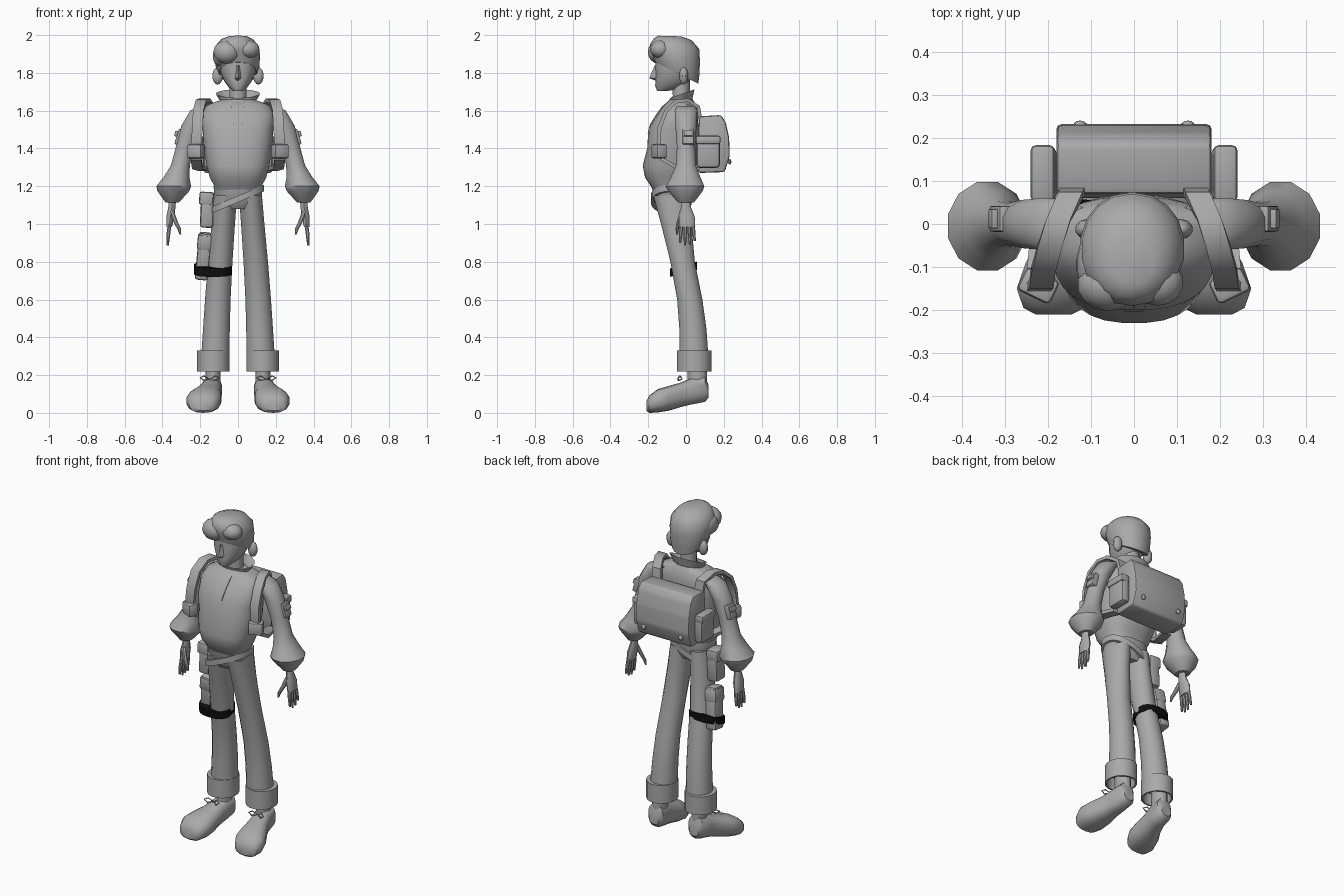
import bpy, bmesh, math
from mathutils import Matrix, Vector


def material(name, value):
    m = bpy.data.materials.new(name)
    m.diffuse_color = (value, value, value, 1)
    return m


GREY = material("grey", 0.4)
BLACK = material("black", 0.004)


def finish(name, bm, mat=GREY, angle=40):
    bmesh.ops.recalc_face_normals(bm, faces=bm.faces[:])
    mesh = bpy.data.meshes.new(name)
    bm.to_mesh(mesh)
    bm.free()
    for p in mesh.polygons:
        p.use_smooth = True
    mesh.set_sharp_from_angle(angle=math.radians(angle))
    mesh.materials.append(mat)
    ob = bpy.data.objects.new(name, mesh)
    bpy.context.collection.objects.link(ob)
    return ob


def skin(name, rings, mat=GREY, bevel=0, angle=40):
    """Join rings of points into a capped tube."""
    bm = bmesh.new()
    vr = [[bm.verts.new(p) for p in r] for r in rings]
    n = len(vr[0])
    for a, b in zip(vr, vr[1:]):
        for i in range(n):
            j = (i + 1) % n
            bm.faces.new((a[i], a[j], b[j], b[i]))
    bm.faces.new(vr[0])
    bm.faces.new(vr[-1])
    if bevel:
        bmesh.ops.recalc_face_normals(bm, faces=bm.faces[:])
        bmesh.ops.bevel(bm, geom=bm.edges[:], offset=bevel, segments=2,
                        affect='EDGES', profile=0.5)
    return finish(name, bm, mat, angle)


def oval(n, a, b, power):
    """Superellipse outline."""
    out = []
    for i in range(n):
        t = math.tau * (i + 0.5) / n
        c, s = math.cos(t), math.sin(t)
        out.append((a * math.copysign(abs(c) ** (2 / power), c),
                    b * math.copysign(abs(s) ** (2 / power), s)))
    return out


def loft(name, rows, n=16, power=2, mat=GREY, side=1, tilt=0, slope=0, angle=40):
    """Rows are (x, y, z, radius x, radius y[, tilt along y])."""
    rings = []
    for cx, cy, cz, rx, ry, *t in rows:
        k = t[0] if t else tilt
        rings.append([(side * (cx + u), cy + v, cz + k * v + slope * u)
                      for u, v in oval(n, rx, ry, power)])
    return skin(name, rings, mat, angle=angle)


def box(name, centre, size, bevel=0.012, rot=(0, 0, 0)):
    bm = bmesh.new()
    bmesh.ops.create_cube(bm, size=1)
    bmesh.ops.scale(bm, vec=size, verts=bm.verts)
    bmesh.ops.bevel(bm, geom=bm.edges[:], offset=bevel, segments=2,
                    affect='EDGES', profile=0.5)
    for angle, axis in zip(rot, "XYZ"):
        bmesh.ops.rotate(bm, verts=bm.verts, matrix=Matrix.Rotation(angle, 3, axis))
    bmesh.ops.translate(bm, vec=centre, verts=bm.verts)
    return finish(name, bm)


def ball(name, centre, radii, seg=14):
    bm = bmesh.new()
    bmesh.ops.create_uvsphere(bm, u_segments=seg, v_segments=8, radius=1)
    bmesh.ops.scale(bm, vec=radii, verts=bm.verts)
    bmesh.ops.translate(bm, vec=centre, verts=bm.verts)
    return finish(name, bm)


def ribbon(name, pts, width, thick, side):
    """Flat strap along a path, its width lying across x."""
    rings = []
    for i, p in enumerate(pts):
        d = Vector(pts[min(i + 1, len(pts) - 1)]) - Vector(pts[max(i - 1, 0)])
        nrm = Vector((0, -d.z, d.y)).normalized() * thick / 2
        wide = Vector((width / 2, 0, 0))
        rings.append([(side * q.x, q.y, q.z) for q in
                      (Vector(p) + wide + nrm, Vector(p) - wide + nrm,
                       Vector(p) - wide - nrm, Vector(p) + wide - nrm)])
    return skin(name, rings)


# Shirt, hips and belt
loft("shirt", [(0, -.08, 1.17, .124, .09), (0, -.09, 1.205, .128, .1),
               (0, -.095, 1.245, .15, .122), (0, -.087, 1.31, .167, .143),
               (0, -.07, 1.40, .181, .136), (0, -.066, 1.50, .188, .134),
               (0, -.045, 1.58, .195, .108), (0, -.03, 1.63, .165, .085),
               (0, -.025, 1.66, .085, .06)], 28, 2.5)
loft("hips", [(0, -.07, 1.08, .09, .07), (0, -.075, 1.12, .126, .095),
              (0, -.08, 1.2, .13, .1)], 24, 2.3)
loft("belt", [(0, -.078, 1.115, .14, .108), (0, -.078, 1.15, .14, .108)],
     24, 2.3, slope=.42)
loft("collar", [(0, -.025, 1.62, .075, .055), (0, -.02, 1.69, .118, .066),
                (0, -.02, 1.688, .106, .058), (0, -.02, 1.64, .055, .045)],
     16, tilt=.35)

# Placket follows the chest
chest = [(1.655, -.088, .036), (1.62, -.13, .034), (1.58, -.158, .03),
         (1.53, -.19, .026), (1.48, -.203, .022)]
skin("placket", [[(-w, y, z), (w, y, z), (w, y + .03, z), (-w, y + .03, z)]
                 for z, y, w in chest])

# Neck, head and nose
loft("neck", [(0, -.025, 1.6, .05, .05), (0, -.025, 1.68, .046, .045),
              (0, -.03, 1.8, .048, .05)], 14)
loft("head", [(0, -.13, 1.703, .022, .022), (0, -.105, 1.722, .047, .058, -.15),
              (0, -.075, 1.755, .072, .087, -.1), (0, -.06, 1.80, .092, .102),
              (0, -.05, 1.86, .1, .112), (0, -.05, 1.92, .095, .11)], 18, 2.2)
skin("nose", [[(-.008, -.16, 1.84), (.008, -.16, 1.84), (0, -.166, 1.84)],
              [(-.019, -.155, 1.772), (.019, -.155, 1.772), (0, -.195, 1.772)],
              [(-.01, -.155, 1.76), (.01, -.155, 1.76), (0, -.165, 1.76)]], angle=20)

# Hair cap and swept fringe
loft("hair", [(0, -.05, 1.80, .1, .115, -.5), (-.002, -.052, 1.84, .117, .123, -.4),
              (-.004, -.056, 1.89, .122, .13, -.22), (-.005, -.06, 1.94, .117, .13, -.1),
              (-.005, -.07, 1.978, .085, .1, -.05), (0, -.085, 1.995, .045, .06, -.03)],
     18, 2.1)
ball("fringe_large", (-.06, -.142, 1.91), (.072, .06, .062))
ball("fringe_small", (.055, -.135, 1.925), (.06, .055, .048))
ball("fringe_side", (-.1, -.095, 1.89), (.034, .07, .055))

# Backpack with flap, cut from a side profile
profile = [(.065, 1.27), (.06, 1.40), (.07, 1.57), (.185, 1.577), (.21, 1.54),
           (.228, 1.46), (.232, 1.36), (.205, 1.275)]
skin("backpack", [[(x, y, z) for y, z in profile] for x in (-.18, .18)], bevel=.012)

strap_path = [(.14, .08, 1.53), (.148, .065, 1.62), (.175, .01, 1.655),
              (.195, -.05, 1.65), (.21, -.105, 1.60), (.215, -.14, 1.51),
              (.222, -.147, 1.40), (.222, -.13, 1.345), (.215, -.05, 1.30),
              (.18, .07, 1.29)]

for s, label in ((-1, "right"), (1, "left")):
    ball(label + "_ear", (s * .108, -.012, 1.784), (.029, .024, .046), 10)

    # Sleeve with a flared cuff
    loft(label + "_sleeve", [(.15, 0, 1.625, .05, .05), (.2, 0, 1.60, .055, .062),
         (.245, 0, 1.52, .057, .058), (.28, 0, 1.41, .05, .05),
         (.305, 0, 1.31, .052, .055), (.325, -.002, 1.25, .07, .08),
         (.34, -.005, 1.2, .095, .106), (.342, -.003, 1.175, .088, .095),
         (.348, 0, 1.115, .038, .045)], 12, side=s)
    box(label + "_arm_patch", (s * .308, .012, 1.46), (.035, .06, .085), .006,
        (0, -s * .3, 0))
    box(label + "_arm_patch_flap", (s * .325, .012, 1.478), (.02, .045, .03), .004,
        (0, -s * .3, 0))

    # Hand
    loft(label + "_palm", [(.348, 0, 1.14, .022, .026), (.35, 0, 1.09, .02, .026),
         (.358, .004, 1.04, .022, .042), (.364, .006, .985, .016, .043)], 10, side=s)
    for i, tip in enumerate((.9, .885, .89, .91)):
        y = -.024 + i * .02
        loft(f"{label}_finger_{i + 1}", [(.362, y, 1.0, .011, .011),
             (.368, y * 1.15, .95, .011, .01), (.372, y * 1.3, tip, .006, .006)],
             8, side=s)
    loft(label + "_thumb", [(.352, -.02, 1.07, .014, .014), (.33, -.038, 1.01, .013, .012),
         (.312, -.046, .975, .011, .01), (.305, -.048, .945, .005, .005)], 8, side=s)

    # Trouser leg and turned-up cuff
    loft(label + "_leg", [(.066, -.075, 1.15, .062, .1), (.078, -.052, 1.0, .063, .082),
         (.094, -.018, .8, .066, .066), (.107, .02, .6, .069, .068),
         (.114, .036, .45, .072, .073), (.12, .042, .3, .076, .078)], 16, side=s)
    loft(label + "_trouser_cuff", [(.13, .043, .33, .07, .075), (.13, .043, .33, .088, .093),
         (.13, .043, .22, .088, .093), (.13, .043, .22, .078, .083),
         (.13, .043, .29, .072, .076)], 16, side=s)

    # Sock and shoe
    loft(label + "_sock", [(.132, .06, .12, .04, .052), (.132, .06, .27, .04, .052)],
         14, side=s)
    shoe = [(.118, .135, .033, .08, .15), (.1, .135, .05, .058, .195),
            (.03, .14, .056, .045, .185), (-.03, .155, .064, .03, .16),
            (-.09, .17, .083, .012, .143), (-.15, .182, .092, .002, .126),
            (-.195, .186, .072, .0, .092), (-.21, .186, .042, .012, .06)]
    skin(label + "_shoe", [[(s * (cx + u), y, (a + b) / 2 + v)
                            for u, v in oval(14, w, (b - a) / 2, 2.5)]
                           for y, cx, w, a, b in shoe])

    # Shoe laces
    for k in (-1, 1):
        cu = bpy.data.curves.new(label + "_lace", 'CURVE')
        cu.dimensions = '3D'
        cu.bevel_depth = .004
        cu.bevel_resolution = 1
        cu.resolution_u = 4
        sp = cu.splines.new('POLY')
        loop = [(0, 0, 0), (.03, -.012, .018), (.05, -.02, .008), (.03, -.02, -.006)]
        sp.points.add(len(loop) - 1)
        for pt, (x, y, z) in zip(sp.points, loop):
            pt.co = (s * .15 + k * x, -.02 + y, .178 + z, 1)
        sp.use_cyclic_u = True
        cu.materials.append(GREY)
        bpy.context.collection.objects.link(bpy.data.objects.new(label + "_lace", cu))

    # Pack straps, buckles, pockets and studs
    ribbon(label + "_strap", strap_path, .056, .02, s)
    box(label + "_strap_buckle", (s * .222, -.143, 1.385), (.085, .06, .075), .012,
        (0, 0, s * .45))
    box(label + "_pack_pocket", (s * .206, .117, 1.38), (.055, .125, .165), .018)
    box(label + "_pack_pocket_flap", (s * .212, .117, 1.445), (.056, .132, .045), .012)
    ball(label + "_pack_stud", (s * .125, .231, 1.33), (.015, .009, .015), 10)

# Thigh pouches and black band
box("hip_pouch", (-.163, -.055, 1.075), (.07, .09, .19), .015, (0, .05, 0))
box("hip_pouch_flap", (-.168, -.057, 1.135), (.075, .096, .07), .012, (0, .05, 0))
box("thigh_pouch", (-.183, -.015, .83), (.07, .085, .25), .015, (.12, .1, 0))
box("thigh_pouch_flap", (-.177, -.024, .905), (.076, .092, .08), .012, (.12, .1, 0))
loft("thigh_band", [(-.132, -.014, .738, .102, .072), (-.132, -.014, .783, .102, .072)],
     18, 2.6, mat=BLACK, tilt=.25)
